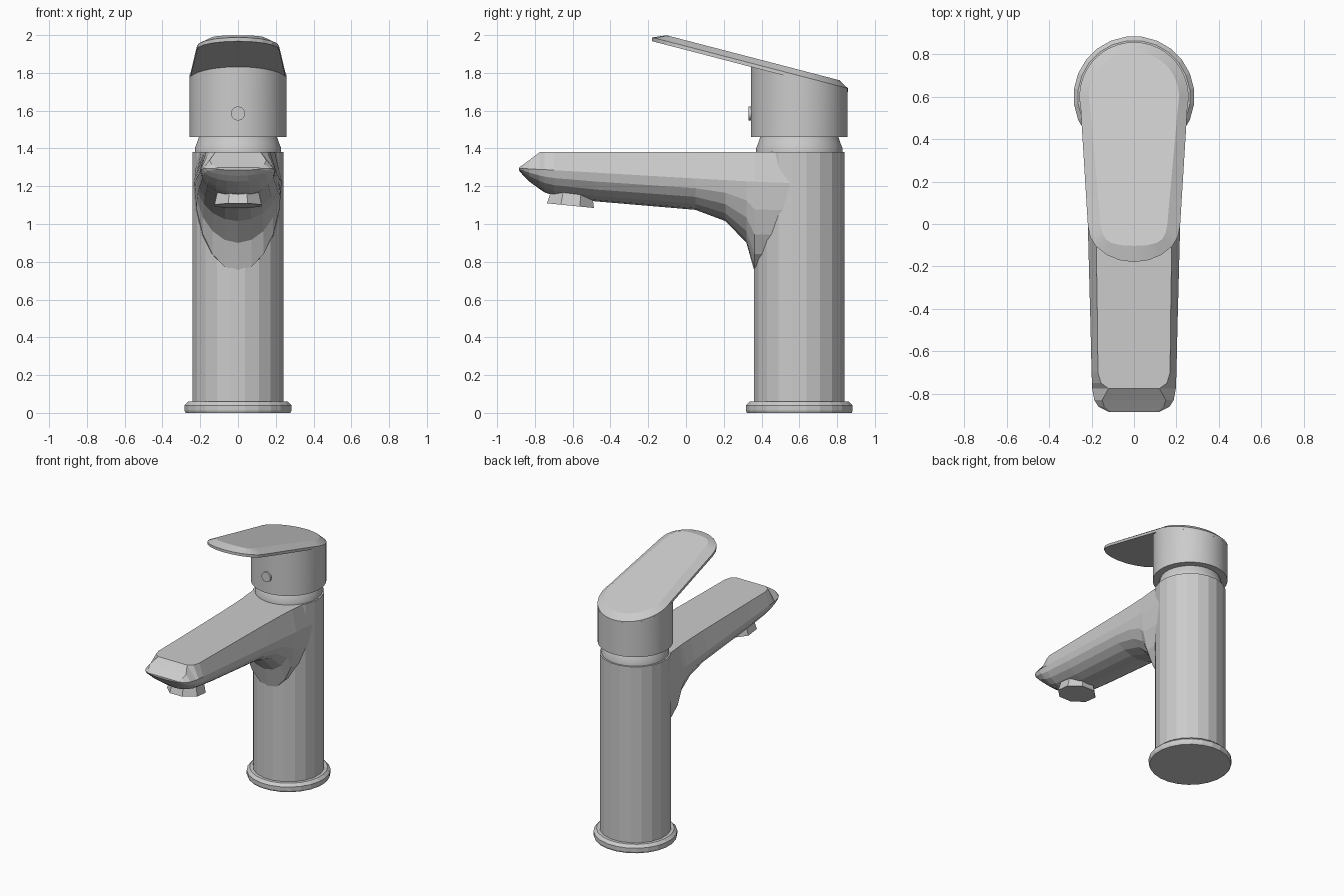
import bpy, bmesh, math
from mathutils import Matrix

if "Cube" in bpy.data.objects:
    bpy.data.objects.remove(bpy.data.objects["Cube"])

AXIS_Y = 0.6   # centre of the upright body

metal = bpy.data.materials.new("satin grey metal")
metal.use_nodes = True
GREY = (0.6, 0.6, 0.6, 1)
metal.diffuse_color = GREY
metal.node_tree.nodes["Principled BSDF"].inputs["Base Color"].default_value = GREY


def loft(name, rings, smooth=None):
    """Skin equal-length rings of points and cap both ends."""
    bm = bmesh.new()
    loops = [[bm.verts.new(p) for p in ring] for ring in rings]
    n = len(loops[0])
    for a, b in zip(loops, loops[1:]):
        for i in range(n):
            j = (i + 1) % n
            bm.faces.new((a[i], a[j], b[j], b[i]))
    bm.faces.new(loops[0][::-1])
    bm.faces.new(loops[-1])
    bmesh.ops.recalc_face_normals(bm, faces=bm.faces)
    mesh = bpy.data.meshes.new(name)
    bm.to_mesh(mesh)
    bm.free()
    mesh.materials.append(metal)
    ob = bpy.data.objects.new(name, mesh)
    bpy.context.collection.objects.link(ob)
    if smooth:
        bpy.ops.object.select_all(action="DESELECT")
        ob.select_set(True)
        bpy.context.view_layer.objects.active = ob
        bpy.ops.object.shade_smooth_by_angle(angle=math.radians(smooth))
    return ob


def circle(r, z, sides, y=AXIS_Y, turn=0.5):
    angles = [2 * math.pi * (i + turn) / sides for i in range(sides)]
    return [(r * math.cos(a), y + r * math.sin(a), z) for a in angles]


def turned(name, profile, sides, smooth=None):
    return loft(name, [circle(r, z, sides) for r, z in profile], smooth)


# Upright body: base flange, column and neck
turned("base_flange", [(0.28, 0), (0.285, 0.012), (0.285, 0.04), (0.265, 0.06)], 24)
turned("column", [(0.243, 0.05), (0.243, 1.38)], 20)
turned("neck", [(0.23, 1.37), (0.23, 1.40), (0.218, 1.43), (0.205, 1.47)], 32, 35)


# Spout: chamfered top, rounded belly, flaring down into the column
def spout_section(y, top_w, top_z, rim_w, rim_z, low_z, steps=10):
    ring = [(-top_w, y, top_z), (top_w, y, top_z)]
    for i in range(steps + 1):
        a = math.pi * i / steps
        ring.append((rim_w * math.cos(a), y, rim_z - (rim_z - low_z) * math.sin(a)))
    return ring


stations = [
    (-0.885, 0.11, 1.298, 0.12, 1.295, 1.285),
    (-0.86, 0.14, 1.316, 0.168, 1.294, 1.255),
    (-0.83, 0.15, 1.338, 0.187, 1.292, 1.225),
    (-0.775, 0.12, 1.38, 0.197, 1.289, 1.185),
    (-0.75, 0.155, 1.38, 0.198, 1.288, 1.168),
    (-0.70, 0.17, 1.38, 0.2, 1.285, 1.15),
    (-0.48, 0.172, 1.38, 0.205, 1.272, 1.12),
    (0.05, 0.18, 1.38, 0.219, 1.241, 1.075),
    (0.21, 0.185, 1.38, 0.224, 1.232, 1.015),
    (0.32, 0.19, 1.38, 0.229, 1.226, 0.9),
    (0.362, 0.195, 1.38, 0.231, 1.224, 0.75),
    (0.6, 0.215, 1.38, 0.238, 1.215, 0.75),
]
loft("spout", [spout_section(*s) for s in stations])

# Aerator under the spout tip, square to the sloping belly
aerator = loft("aerator", [circle(0.135, -0.045, 8, 0), circle(0.112, 0.05, 8, 0)])
aerator.matrix_world = Matrix.Translation((0, -0.607, 1.142)) @ Matrix.Rotation(-0.1, 4, "X")


# Slope shared by the lever and the top of the cap
def slope(y, lift=0.0):
    return 1.988 - 0.26 * (y + 0.18) + lift


CAP_R = 0.257
cap_ring = circle(CAP_R, 1.46, 36)
loft("cap", [cap_ring, [(x, y, slope(y, -0.01)) for x, y, z in cap_ring]], 30)


# Lever: tapering paddle with a round heel and bevelled upper edge
def paddle(r, tip, lift):
    pts = []
    for i in range(25):
        a = math.radians(-12 + 204 * i / 24)
        pts.append((r * math.cos(a), AXIS_Y + r * math.sin(a)))
    pts += [(-x, y) for x, y in tip] + [(x, y) for x, y in reversed(tip) if x > 0]
    return [(x, y, slope(y, lift)) for x, y in pts]


rim_tip = [(0.217, -0.01), (0.207, -0.06), (0.18, -0.105), (0.13, -0.145), (0.07, -0.17), (0, -0.179)]
top_tip = [(0.157, 0.0), (0.15, -0.04), (0.135, -0.07), (0.105, -0.09), (0.06, -0.1), (0, -0.103)]
loft("lever", [paddle(CAP_R, rim_tip, -0.02), paddle(CAP_R, rim_tip, 0),
               paddle(0.212, top_tip, 0.031)], 12)

# Small round plug on the front of the cap
plug = loft("cap_plug", [circle(0.037, -0.03, 20, 0), circle(0.037, 0.012, 20, 0)], 30)
plug.matrix_world = Matrix.Translation((0, AXIS_Y - CAP_R, 1.585)) @ Matrix.Rotation(math.pi / 2, 4, "X")
